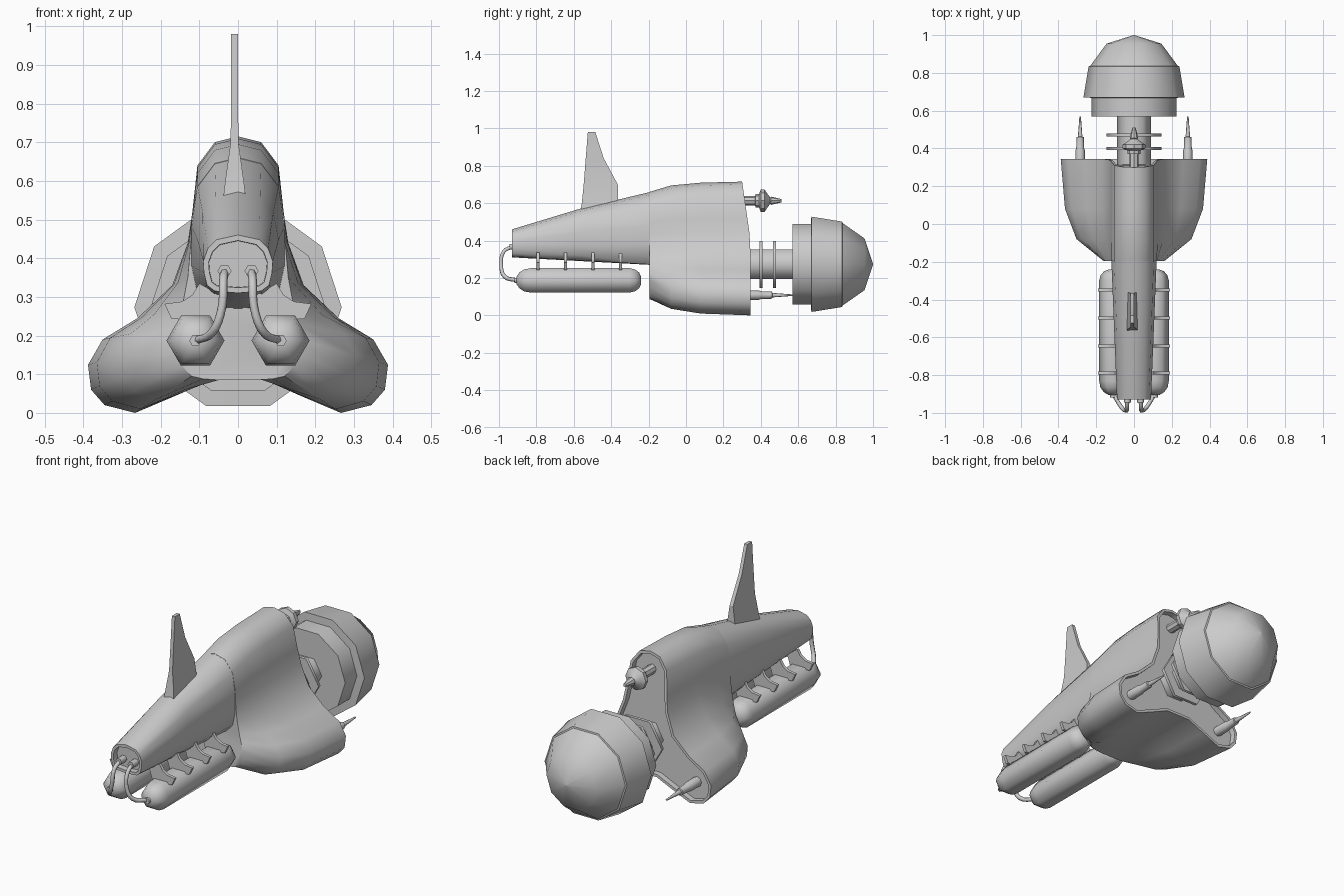
import bpy, bmesh, math

if "Cube" in bpy.data.objects:
    bpy.data.objects.remove(bpy.data.objects["Cube"])


def finish(name, bm, angle=40):
    bmesh.ops.recalc_face_normals(bm, faces=bm.faces)
    me = bpy.data.meshes.new(name)
    bm.to_mesh(me)
    bm.free()
    ob = bpy.data.objects.new(name, me)
    bpy.context.collection.objects.link(ob)
    bpy.ops.object.select_all(action='DESELECT')
    ob.select_set(True)
    bpy.context.view_layer.objects.active = ob
    bpy.ops.object.shade_smooth_by_angle(angle=math.radians(angle))
    return ob


def loft(name, rings, recess=None, angle=40):
    """Skin closed rings; recess the 'first' or 'last' cap to leave a rim."""
    bm = bmesh.new()
    vs = [[bm.verts.new(p) for p in r] for r in rings]
    n = len(rings[0])
    for a, b in zip(vs, vs[1:]):
        for i in range(n):
            j = (i + 1) % n
            bm.faces.new((a[i], a[j], b[j], b[i]))
    first, last = bm.faces.new(vs[0]), bm.faces.new(vs[-1])
    bmesh.ops.recalc_face_normals(bm, faces=bm.faces)
    if recess:
        cap = first if recess == 'first' else last
        bmesh.ops.inset_region(bm, faces=[cap], thickness=0.014, use_even_offset=True)
        bmesh.ops.inset_region(bm, faces=[cap], thickness=0.001, depth=-0.03)
    return finish(name, bm, angle)


def mirrored(half, y):
    """Full ring from a half outline running top centre to bottom centre."""
    pts = half + [(-x, z) for x, z in half[-2:0:-1]]
    return [(x, y(z) if callable(y) else y, z) for x, z in pts]


def mix(a, b, t):
    return [(p[0] + (q[0] - p[0]) * t, p[1] + (q[1] - p[1]) * t) for p, q in zip(a, b)]


def turned(name, profile, sides, cx=0, cz=0, angle=65):
    """Solid turned about the y axis from (y, radius) pairs."""
    rings = [[(cx + r * math.cos(2 * math.pi * i / sides), y,
               cz + r * math.sin(2 * math.pi * i / sides)) for i in range(sides)]
             for y, r in profile]
    return loft(name, rings, angle=angle)


# Long tapering fuselage with recessed nose
nose = [(0, .46), (.055, .448), (.078, .425), (.09, .392), (.088, .362), (.08, .33), (.06, .315), (0, .31)]
mid = [(0, .66), (.06, .645), (.105, .585), (.12, .48), (.12, .38), (.105, .31), (.07, .272), (0, .27)]
waist = [(x, z + (.012 if z > .4 else 0)) for x, z in mix(nose, mid, .5)]
loft("fuselage", [mirrored(nose, -.93), mirrored(waist, -.56), mirrored(mid, -.19)], 'first')

# Three-lobed rear body, flaring backwards, with a rimmed open back
front = [(0, .66), (.06, .645), (.105, .585), (.12, .50), (.122, .44), (.13, .35), (.145, .27),
         (.155, .23), (.162, .19), (.16, .15), (.145, .12), (.12, .095), (.09, .088), (.05, .085), (0, .085)]
rear = [(0, .715), (.06, .70), (.105, .64), (.118, .52), (.13, .44), (.17, .33), (.26, .245),
        (.35, .19), (.388, .124), (.38, .06), (.345, .02), (.266, 0), (.16, .045), (.07, .085), (0, .085)]
loft("rear_body", [mirrored(front, -.195), mirrored(mix(front, rear, .63), -.08),
                   mirrored(mix(front, rear, .9), .08),
                   mirrored(rear, lambda z: .345 - .045 * max(0, (z - .4) / .315))], 'last')

# Dorsal fin, thick at the root
fin = [(.55, -.565, -.362, .03), (.60, -.557, -.362, .024), (.70, -.547, -.365, .01),
       (.84, -.536, -.44, .009), (.98, -.525, -.485, .009)]
loft("dorsal_fin", [[(-.009 - w, a, z), (-.009 + w, a, z), (-.009 + w, b, z), (-.009 - w, b, z)]
                    for z, a, b, w in fin], angle=20)

# Engine: hexagonal shaft with collars and ten-sided bell
EZ = .273
turned("engine_shaft", [(.28, .09), (.60, .09)], 6, 0, EZ)
for y in (.40, .472):
    turned("engine_collar", [(y - .008, .145), (y + .008, .145)], 6, 0, EZ)
turned("engine_bell", [(.57, .226), (.668, .226), (.67, .268), (.835, .24), (.837, .232),
                       (.955, .145), (1.0, .002)], 10, 0, EZ, 38)

# Upper tail gun with faceted bulb
turned("tail_gun", [(.27, .025), (.37, .025), (.371, .035), (.39, .035), (.40, .06), (.42, .06),
                    (.44, .03), (.45, .018), (.455, .022), (.51, .009)], 8, 0, .613, 30)

for s in (-1, 1):
    # Lower tail guns
    turned("lobe_gun", [(.30, .026), (.39, .025), (.40, .021), (.46, .019), (.462, .012), (.57, .004)],
           8, s * .285, .108)
    # Slung fuel tanks
    turned("tank", [(-.905, .025), (-.89, .05), (-.865, .068), (-.83, .075), (-.30, .075),
                    (-.27, .066), (-.25, .048), (-.24, .022)], 6, s * .11, .187)
    turned("tank_valve", [(-.918, .016), (-.89, .016)], 6, s * .11, .187)
    turned("nose_valve", [(-.945, .018), (-.89, .018)], 6, s * .035, .367)
    # Tank hangers
    shape = [(.10, .335), (.118, .305), (.145, .288), (.19, .282), (.172, .243), (.06, .238), (.04, .30)]
    for y in (-.79, -.645, -.497, -.35):
        loft("tank_hanger", [[(s * x, y + d, z) for x, z in shape] for d in (-.008, .008)])
    # Fuel hoses from nose to tanks
    cu = bpy.data.curves.new("fuel_hose", 'CURVE')
    cu.dimensions = '3D'
    cu.bevel_depth = .011
    cu.bevel_resolution = 1
    cu.resolution_u = 4
    sp = cu.splines.new('BEZIER')
    path = [(.035, -.93, .367), (.038, -.975, .34), (.042, -.988, .27), (.065, -.972, .21), (.11, -.90, .187)]
    sp.bezier_points.add(len(path) - 1)
    for bp, (x, y, z) in zip(sp.bezier_points, path):
        bp.co = (s * x, y, z)
        bp.handle_left_type = bp.handle_right_type = 'AUTO'
    bpy.context.collection.objects.link(bpy.data.objects.new("fuel_hose", cu))
